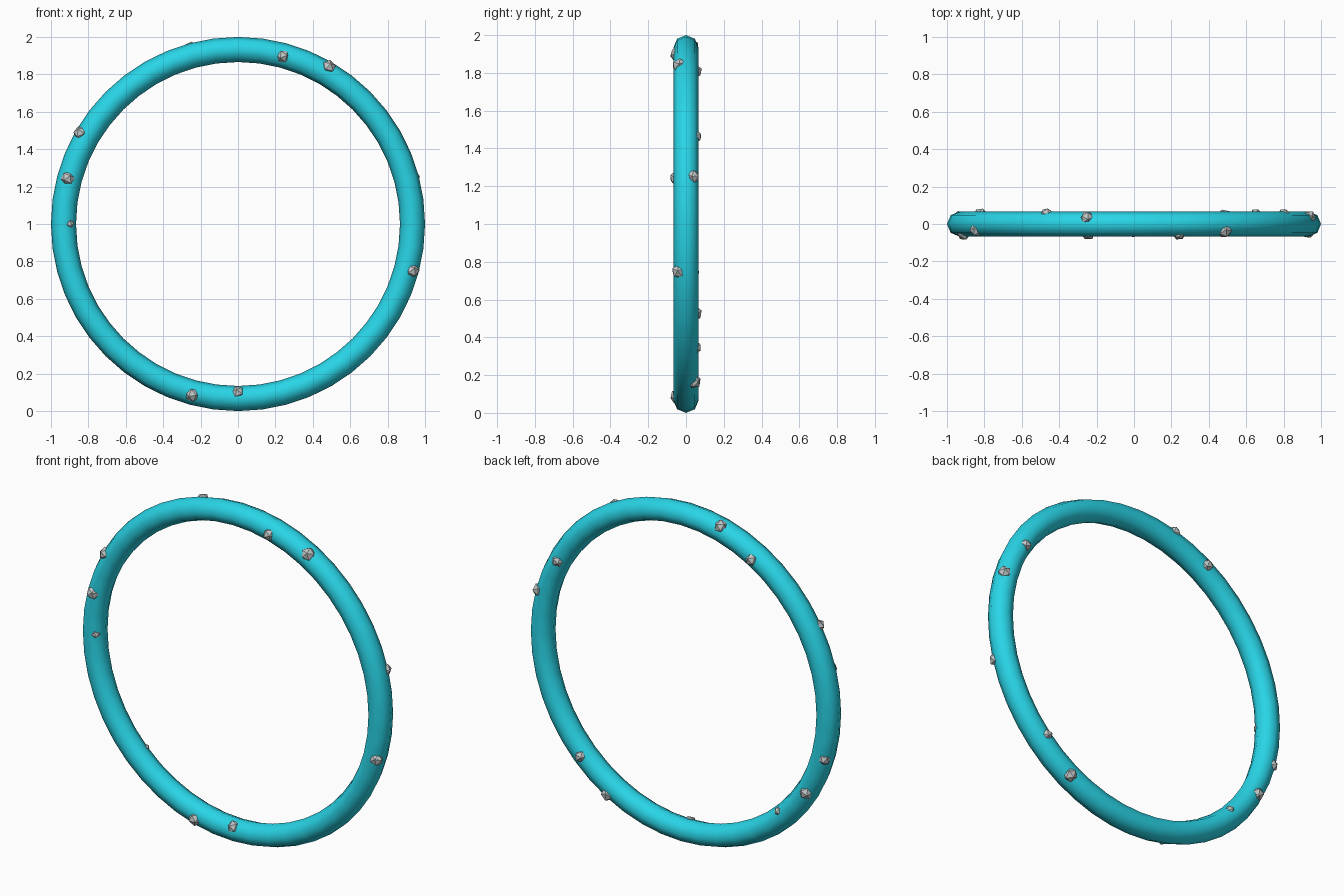
import bpy, bmesh, math, random
from mathutils import Vector, Matrix, Euler

if "Cube" in bpy.data.objects:
    bpy.data.objects.remove(bpy.data.objects["Cube"])

random.seed(4)
R, TUBE, CZ = 0.933, 0.067, 1.0
SINK = 0.05  # distance of a pebble's centre from the tube's centre line


def material(name, rgb):
    m = bpy.data.materials.new(name)
    m.diffuse_color = (*rgb, 1)
    m.use_nodes = True
    m.node_tree.nodes["Principled BSDF"].inputs["Base Color"].default_value = m.diffuse_color
    return m


cyan = material("cyan", (0.022, 0.665, 0.80))
grey = material("stone grey", (0.53, 0.57, 0.58))

# Smooth upright ring
bpy.ops.mesh.primitive_torus_add(major_radius=R, minor_radius=TUBE, major_segments=48,
                                 minor_segments=8, location=(0, 0, CZ),
                                 rotation=(math.pi / 2, 0, 0))
ring = bpy.context.object
ring.name = "ring"
ring.data.materials.append(cyan)
bpy.ops.object.shade_smooth()

# Pebbles half sunk in the ring: angle round ring, angle round tube (90 = back), radius
pebbles = [(15, 45, .038), (30, 98, .035), (60, -45, .040), (75, -95, .037),
           (105, 40, .038), (120, 90, .037), (150, -38, .038), (165, -80, .039),
           (180, -130, .027), (195, 50, .034), (210, 75, .039), (225, 130, .029),
           (255, -75, .039), (270, -130, .036), (300, 55, .040), (315, 100, .035),
           (345, -50, .039)]
bm = bmesh.new()
for a, p, size in pebbles:
    a, p = math.radians(a), math.radians(p)
    r = R + SINK * math.cos(p)
    pos = Vector((r * math.cos(a), SINK * math.sin(p), CZ + r * math.sin(a)))
    turn = Euler([random.uniform(0, 6.28) for _ in range(3)]).to_matrix().to_4x4()
    bmesh.ops.create_icosphere(bm, subdivisions=1, radius=size,
                               matrix=Matrix.Translation(pos) @ turn)
mesh = bpy.data.meshes.new("pebbles")
bm.to_mesh(mesh)
bm.free()
mesh.materials.append(grey)
bpy.context.collection.objects.link(bpy.data.objects.new("pebbles", mesh))
